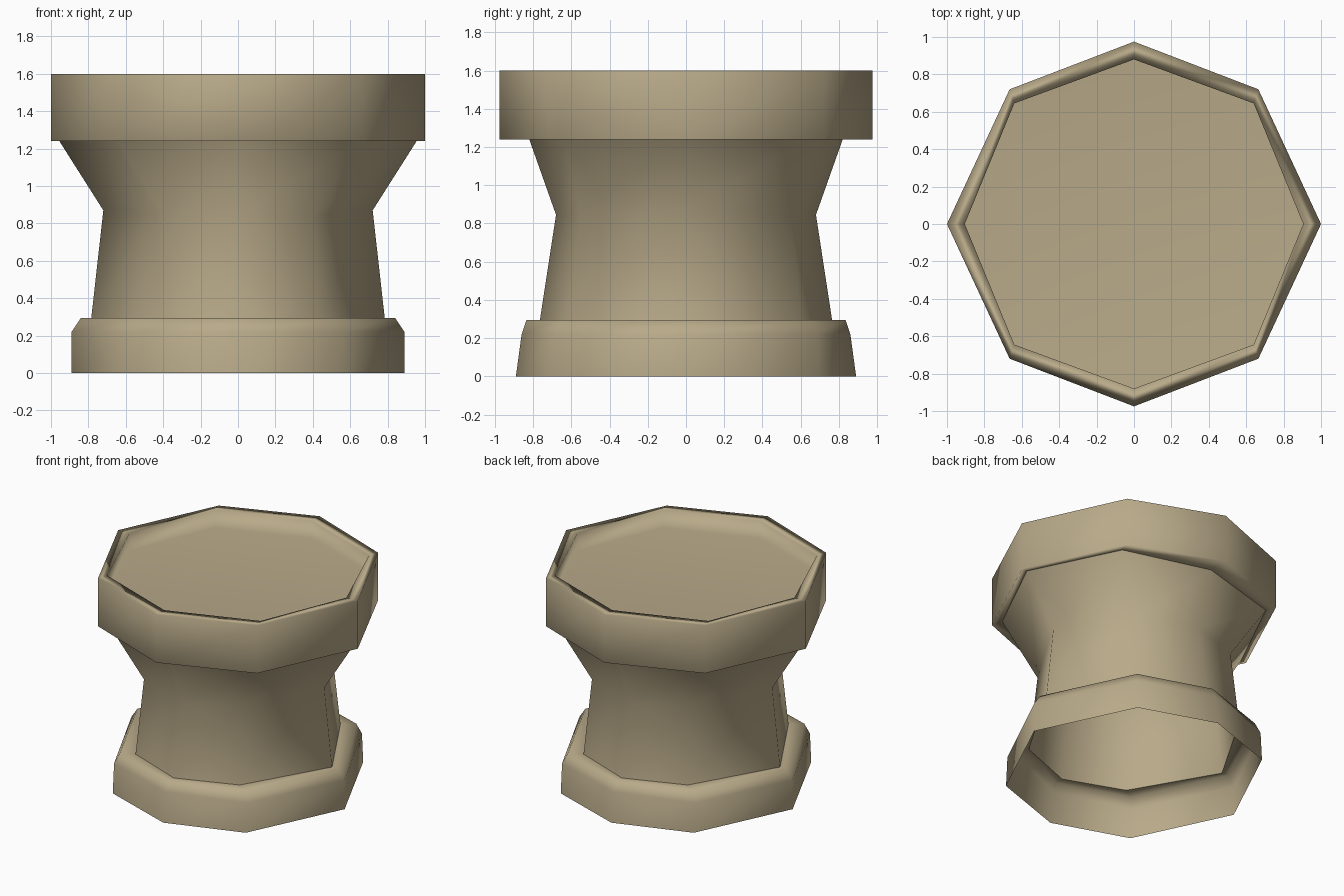
import bpy, bmesh, math

if "Cube" in bpy.data.objects:
    bpy.data.objects.remove(bpy.data.objects["Cube"])

# Shared stone material
stone = bpy.data.materials.new("stone")
stone.diffuse_color = (0.48, 0.40, 0.25, 1)
stone.use_nodes = True
stone.node_tree.nodes["Principled BSDF"].inputs["Base Color"].default_value = stone.diffuse_color


def octagon(bm, vx, vy, dx, dy, zx, zy=None):
    """Ring with corners on the x axis (vx), the y axis (vy) and diagonals (dx, dy)."""
    zy = zx if zy is None else zy
    pts = [(vx, 0, zx), (dx, dy, zy), (0, vy, zy), (-dx, dy, zy),
           (-vx, 0, zx), (-dx, -dy, zy), (0, -vy, zy), (dx, -dy, zy)]
    return [bm.verts.new(p) for p in pts]


def shell(name, rings, cap=False, weighted=False):
    """Skin a stack of octagons from bottom to top, optionally capping both ends."""
    bm = bmesh.new()
    loops = [octagon(bm, *r) for r in rings]
    for a, b in zip(loops, loops[1:]):
        for i in range(8):
            j = (i + 1) % 8
            bm.faces.new((a[i], a[j], b[j], b[i]))
    if cap:
        bm.faces.new(loops[-1])
        bm.faces.new(loops[0][::-1])
    for f in bm.faces:
        f.smooth = True
    me = bpy.data.meshes.new(name)
    bm.to_mesh(me)
    bm.free()
    ob = bpy.data.objects.new(name, me)
    bpy.context.collection.objects.link(ob)
    me.materials.append(stone)
    if weighted:
        ob.modifiers.new("weighted_normals", 'WEIGHTED_NORMAL')
    return ob


neck_bottom = (0.785, 0.765, 0.435, 0.60, 0.29)

# Chamfered foot, hollow and open underneath
shell("foot", [
    (0.89, 0.89, 0.555, 0.70, 0.0),
    (0.89, 0.86, 0.555, 0.685, 0.22),
    (0.84, 0.835, 0.525, 0.66, 0.295),
    neck_bottom])

# Waisted neck
shell("neck", [
    neck_bottom,
    (0.72, 0.68, 0.40, 0.55, 0.87, 0.845),
    (0.955, 0.82, 0.64, 0.64, 1.24)])

# Collar with flat lip, sunken top panel and closed underside
shell("collar", [
    (0.955, 0.82, 0.64, 0.64, 1.24),
    (1.0, 0.975, 0.665, 0.72, 1.24),
    (1.0, 0.975, 0.665, 0.72, 1.6),
    (0.905, 0.88, 0.64, 0.645, 1.6),
    (0.905, 0.88, 0.64, 0.645, 1.47)], cap=True, weighted=True)
